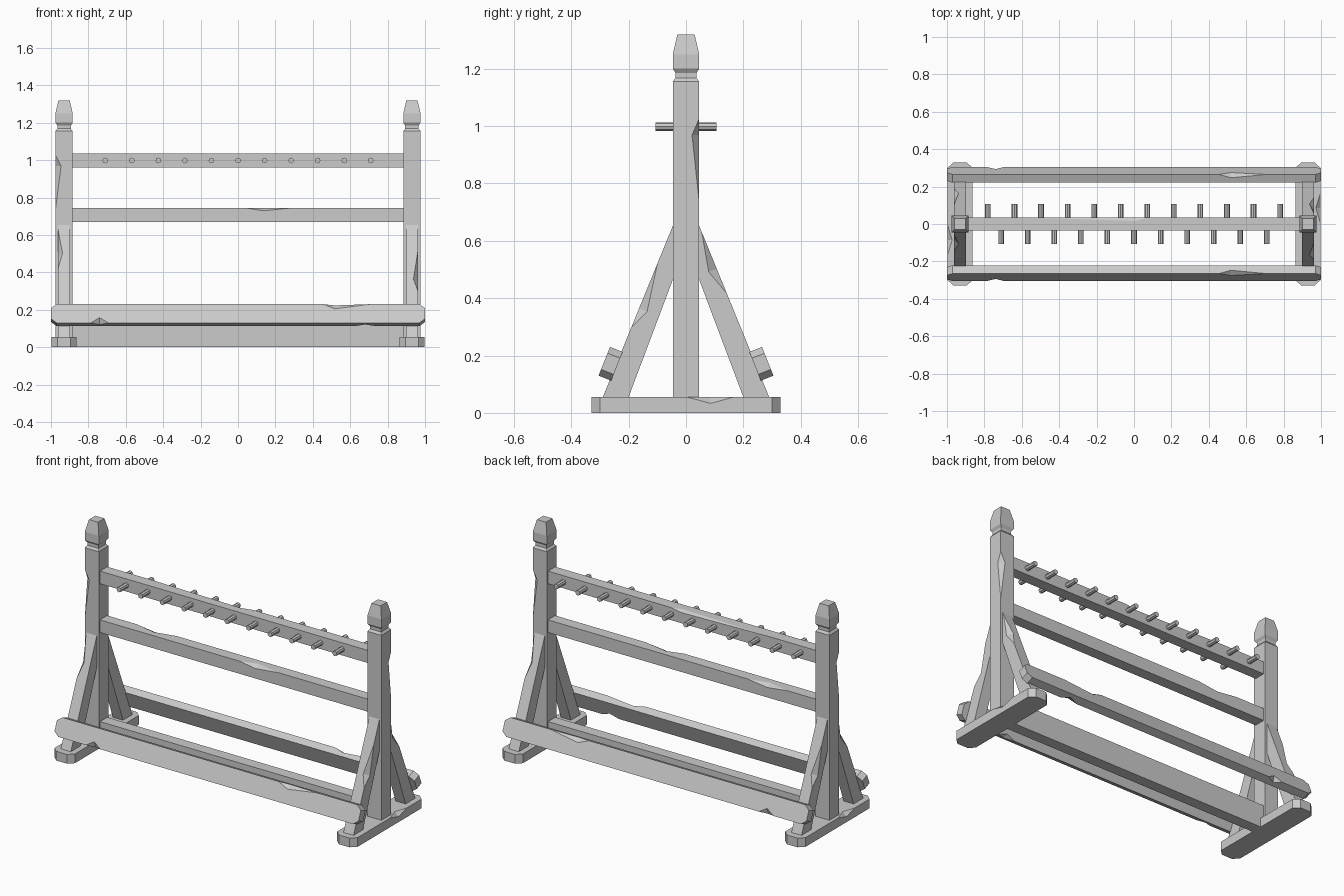
import bpy, bmesh, math
from mathutils import Vector as V, Matrix

old = bpy.data.objects.get("Cube")
if old:
    bpy.data.objects.remove(old)

grey = bpy.data.materials.new("plain_grey")
grey.use_nodes = True
colour = (0.6, 0.6, 0.6, 1)
grey.diffuse_color = colour
grey.node_tree.nodes["Principled BSDF"].inputs["Base Color"].default_value = colour


def finish(name, bm):
    bmesh.ops.recalc_face_normals(bm, faces=bm.faces)
    mesh = bpy.data.meshes.new(name)
    bm.to_mesh(mesh)
    bm.free()
    mesh.materials.append(grey)
    obj = bpy.data.objects.new(name, mesh)
    bpy.context.collection.objects.link(obj)
    return obj


def prism(name, outline, depth):
    """Extrude a flat outline of 3D points along depth."""
    bm = bmesh.new()
    face = bm.faces.new([bm.verts.new(p) for p in outline])
    new = bmesh.ops.extrude_face_region(bm, geom=[face])["geom"]
    bmesh.ops.translate(bm, vec=V(depth),
                        verts=[g for g in new if isinstance(g, bmesh.types.BMVert)])
    return finish(name, bm)


def beam(name, half_x, half_y, z0, z1):
    corners = [(-half_x, -half_y, z0), (half_x, -half_y, z0),
               (half_x, half_y, z0), (-half_x, half_y, z0)]
    return prism(name, corners, (0, 0, z1 - z0))


def square_post(name, x, sections):
    """Stack square sections given as (half width, height)."""
    bm = bmesh.new()
    rings = [[bm.verts.new((x + sx * r, sy * r, z)) for sx, sy in
              ((-1, -1), (1, -1), (1, 1), (-1, 1))] for r, z in sections]
    bm.faces.new(rings[0])
    bm.faces.new(rings[-1])
    for a, b in zip(rings, rings[1:]):
        for i in range(4):
            j = (i + 1) % 4
            bm.faces.new((a[i], a[j], b[j], b[i]))
    return finish(name, bm)


def chip(obj, start, end, t, u, v):
    """Carve a worn notch out of an edge; u and v point into its two faces."""
    start, end, u, v = V(start), V(end), V(u), V(v)
    peak = start.lerp(end, t)
    out = -(u + v)
    bm = bmesh.new()
    for p in (start + out * 0.03, end + out * 0.03, peak + u, peak + v, peak + out):
        bm.verts.new(p)
    bmesh.ops.convex_hull(bm, input=bm.verts)
    cutter = finish("chip_cutter", bm)
    cutter.hide_render = True
    mod = obj.modifiers.new("chip", "BOOLEAN")
    mod.operation, mod.solver, mod.object = "DIFFERENCE", "EXACT", cutter
    bpy.context.view_layer.objects.active = obj
    bpy.ops.object.modifier_apply(modifier=mod.name)
    bpy.data.objects.remove(cutter)


def copy(obj, name, matrix):
    twin = obj.copy()
    twin.data = obj.data.copy()
    twin.name = name
    twin.data.transform(matrix)
    if matrix.determinant() < 0:
        twin.data.flip_normals()
    bpy.context.collection.objects.link(twin)
    return twin


# End frame: post with carved finial, foot and two braces
X = 0.93
post = square_post("post", X, [
    (0.046, 0.05), (0.046, 1.155), (0.036, 1.168), (0.036, 1.185),
    (0.046, 1.2), (0.046, 1.25), (0.03, 1.32)])
chip(post, (X + .046, .046, 1.03), (X + .046, .046, 0.72), 0.2, (-.03, 0, 0), (0, -.025, 0))

foot = prism("foot", [(X + sx * a, sy * b, 0) for sx, sy, a, b in (
    (-1, -1, .067, .3), (-1, -1, .035, .33), (1, -1, .035, .33), (1, -1, .067, .3),
    (1, 1, .067, .3), (1, 1, .035, .33), (-1, 1, .035, .33), (-1, 1, .067, .3))], (0, 0, .055))
chip(foot, (X + .067, 0, .055), (X + .067, .17, .055), 0.5, (-.025, 0, 0), (0, 0, -.022))

braces = []
for side, label in ((-1, "front_brace"), (1, "back_brace")):
    brace = prism(label, [(X - .033, side * y, z) for y, z in
                          ((.29, .055), (.2, .055), (.04, .48), (.04, .667))], (.066, 0, 0))
    low, high = V((X + .033, side * .29, .055)), V((X + .033, side * .047, .65))
    span = (.4, .8, .3) if side < 0 else (.6, .98, .4)
    chip(brace, low.lerp(high, span[0]), low.lerp(high, span[1]), span[2],
         (-.025, 0, 0), (0, side * -.028, -.011))
    braces.append(brace)

for part in [post, foot] + braces:
    copy(part, "right_" + part.name, Matrix.Rotation(math.pi, 4, "Z"))
    part.name = "left_" + part.name

# Tilted lower boards with clipped corners
top, up = V((0, -.265, .23)), V((0, .04, .1))
inward = V((0, .044, -.0176))
board = prism("front_board", [top + V((x, 0, 0)) - up * d for x, d in (
    (-.97, 0), (.97, 0), (1, .22), (1, .78), (.97, 1), (-.97, 1), (-1, .78), (-1, .22))], inward)
bottom = top - up
chip(board, bottom + V((-.79, 0, 0)), bottom + V((-.69, 0, 0)), .5, up * .28, inward * .5)
chip(board, top + V((.45, 0, 0)), top + V((.72, 0, 0)), .25, up * -.25, inward * .4)
inner = bottom + inward
chip(board, inner + V((.62, 0, 0)), inner + V((.74, 0, 0)), .5, up * .2, inward * -.5)
copy(board, "back_board", Matrix.Diagonal((1, -1, 1, 1)))

# Long rails between the posts
W, D = 0.89, 0.034
beam("bottom_rail", W, D, 0, 0.14)
middle = beam("middle_rail", W, D, 0.67, 0.745)
chip(middle, (.03, -D, .745), (.3, -D, .745), .4, (0, .03, 0), (0, 0, -.016))
chip(middle, (-.7, D, .745), (-.42, D, .745), .5, (0, -.03, 0), (0, 0, -.016))
upper = beam("top_rail", W, D, 0.96, 1.035)
chip(upper, (-.62, D, 1.035), (.08, D, 1.035), .9, (0, -.018, 0), (0, 0, -.012))

# Pegs, staggered between front and back
for label, count, y in (("front_peg", 11, -.067), ("back_peg", 12, .067)):
    for i in range(count):
        bm = bmesh.new()
        place = Matrix.Translation(((i - (count - 1) / 2) * .142, y, .998))
        bmesh.ops.create_cone(bm, cap_ends=True, segments=8, radius1=.015, radius2=.015,
                              depth=.078, matrix=place @ Matrix.Rotation(math.pi / 2, 4, "X"))
        finish(f"{label}_{i + 1}", bm)
